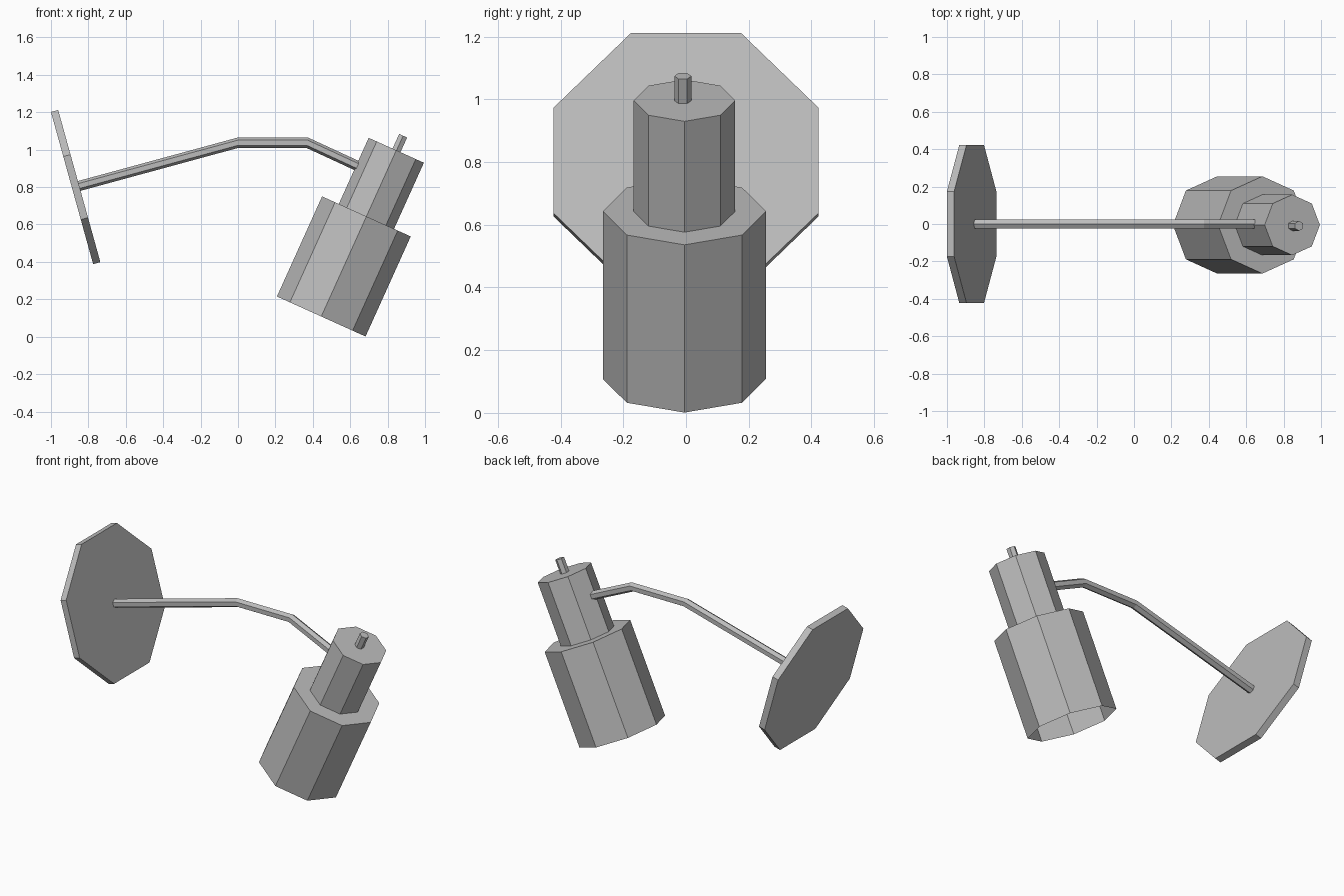
import bpy, bmesh
from math import sin, cos, pi, radians
from mathutils import Vector

cube = bpy.data.objects.get("Cube")
if cube:
    bpy.data.objects.remove(cube, do_unlink=True)

# One plain grey for the whole lamp
grey = bpy.data.materials.new("plain grey")
grey.use_nodes = True
colour = (0.5, 0.5, 0.5, 1)
grey.diffuse_color = colour
grey.node_tree.nodes["Principled BSDF"].inputs["Base Color"].default_value = colour


def skin(name, rings, cap_start=True, cap_end=True):
    """Bridge matching rings of points into a flat-shaded tube."""
    bm = bmesh.new()
    loops = [[bm.verts.new(p) for p in ring] for ring in rings]
    n = len(loops[0])
    for a, b in zip(loops, loops[1:]):
        for i in range(n):
            j = (i + 1) % n
            bm.faces.new((a[i], a[j], b[j], b[i]))
    if cap_start:
        bm.faces.new(loops[0][::-1])
    if cap_end:
        bm.faces.new(loops[-1])
    bmesh.ops.recalc_face_normals(bm, faces=bm.faces)
    mesh = bpy.data.meshes.new(name)
    bm.to_mesh(mesh)
    bm.free()
    mesh.materials.append(grey)
    obj = bpy.data.objects.new(name, mesh)
    bpy.context.collection.objects.link(obj)
    return obj


def lathe(name, profile, sides, turn, location, tilt, cap_start=True):
    """Turn a (radius, height) profile, then lean it towards +x."""
    rings = [[(r * cos(turn + 2 * pi * i / sides), r * sin(turn + 2 * pi * i / sides), h)
              for i in range(sides)] for r, h in profile]
    obj = skin(name, rings, cap_start)
    obj.location = location
    obj.rotation_euler.y = radians(tilt)
    return obj


# Octagonal wall plate
lathe("wall_plate", [(0.457, -0.02), (0.457, 0.02)], 8, pi / 8, (-0.868, 0, 0.8), 74.5)

# Stepped shade, open at the bottom
LEAN = 24.3
lathe("lamp_shade", [(0.26, 0), (0.26, 0.587), (0.162, 0.587), (0.162, 0.975)],
      8, 0, (0.445, -0.005, 0.108), LEAN, cap_start=False)

# Small hexagonal switch on top of the shade
lathe("switch_knob", [(0.027, -0.01), (0.027, 0.085)], 6, pi / 6, (0.848, -0.01, 0.997), LEAN)

# Bent hexagonal arm with mitred corners
path = [Vector(p) for p in ((-0.86, 0, 0.803), (0, 0, 1.037), (0.37, 0, 1.037), (0.645, 0, 0.91))]
steps = [(b - a).normalized() for a, b in zip(path, path[1:])]
rings = []
for k, point in enumerate(path):
    before, after = steps[max(k - 1, 0)], steps[min(k, len(steps) - 1)]
    along = (before + after).normalized()
    up = Vector((-along.z, 0, along.x)) / along.dot(after)
    rings.append([point + 0.027 * (cos(i * pi / 3) * up + sin(i * pi / 3) * Vector((0, 1, 0)))
                  for i in range(6)])
skin("bent_arm", rings)
